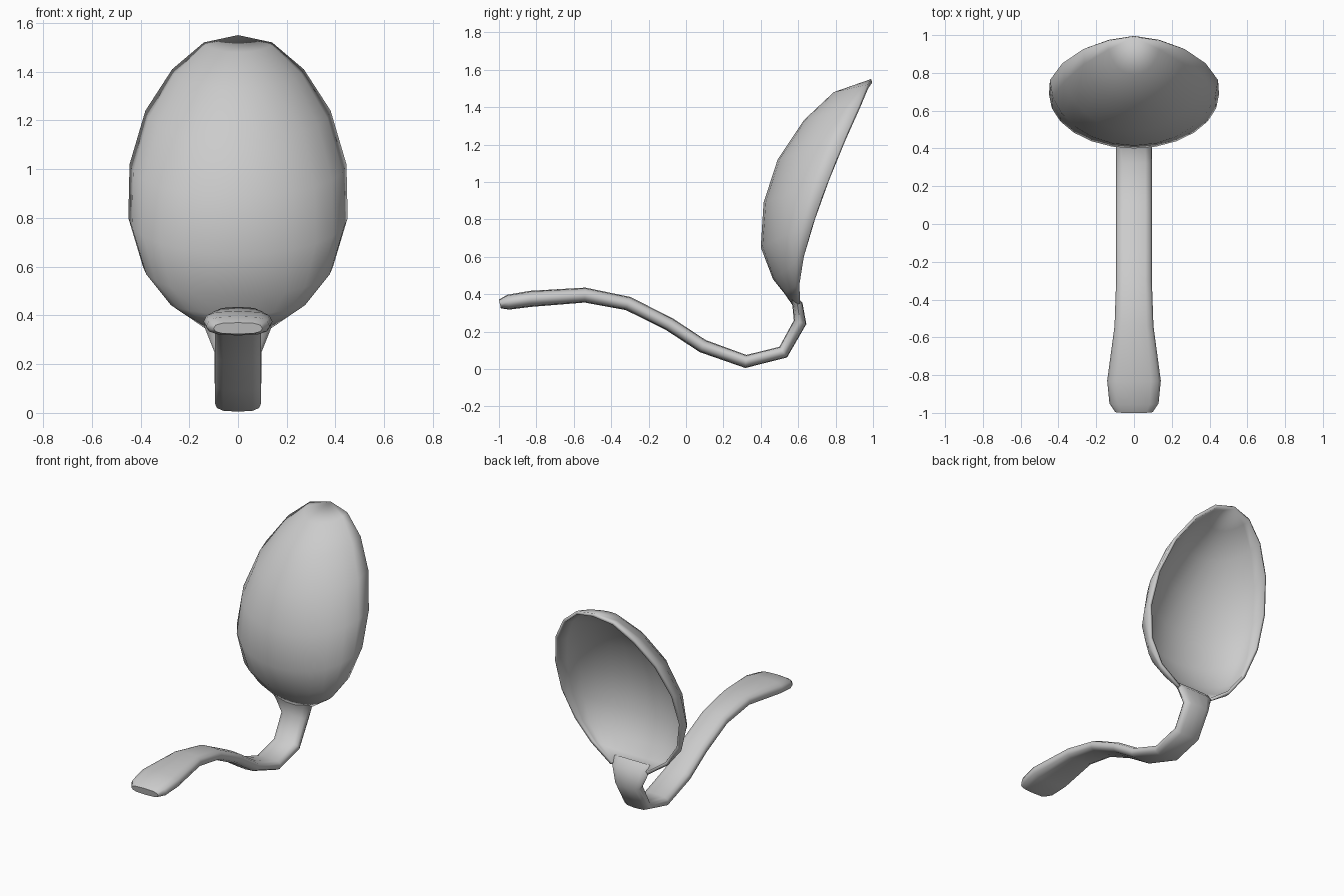
import bpy, bmesh, math
from mathutils import Vector

if "Cube" in bpy.data.objects:
    bpy.data.objects.remove(bpy.data.objects["Cube"])


def finish(name, bm, angle):
    mesh = bpy.data.meshes.new(name)
    bm.to_mesh(mesh)
    bm.free()
    obj = bpy.data.objects.new(name, mesh)
    bpy.context.collection.objects.link(obj)
    bpy.ops.object.select_all(action='DESELECT')
    bpy.context.view_layer.objects.active = obj
    obj.select_set(True)
    bpy.ops.object.shade_smooth_by_angle(angle=math.radians(angle))
    return obj


# Bowl: rows of half-ellipses (rim half width, rim y, rim z, back y, back z)
rows = [
    (0.14, 0.97, 1.52, 0.79, 1.48),
    (0.27, 0.925, 1.41, 0.63, 1.33),
    (0.38, 0.85, 1.24, 0.49, 1.12),
    (0.445, 0.762, 1.02, 0.415, 0.89),
    (0.45, 0.686, 0.80, 0.40, 0.65),
    (0.39, 0.63, 0.60, 0.465, 0.48),
    (0.285, 0.607, 0.455, 0.525, 0.405),
    (0.14, 0.61, 0.35, 0.57, 0.34),
]
SEG = 12
bm = bmesh.new()
tip = bm.verts.new((0, 0.99, 1.55))
grid = []
for w, ry, rz, by, bz in rows:
    line = []
    for j in range(SEG + 1):
        a = math.pi * (j / SEG - 0.5)
        d = math.cos(a)
        line.append(bm.verts.new((w * math.sin(a), ry + (by - ry) * d, rz + (bz - rz) * d)))
    grid.append(line)
for j in range(SEG):
    bm.faces.new((tip, grid[0][j], grid[0][j + 1]))
    for a, b in zip(grid, grid[1:]):
        bm.faces.new((a[j], b[j], b[j + 1], a[j + 1]))
bowl = finish("bowl", bm, 50)
solid = bowl.modifiers.new("thickness", 'SOLIDIFY')
solid.thickness = 0.02
solid.offset = -1

# Handle: rounded flat section swept along a side-view path (y, z, half width, half thickness)
path = [
    (-0.995, 0.347, 0.10, 0.024),
    (-0.95, 0.357, 0.13, 0.040),
    (-0.83, 0.375, 0.142, 0.043),
    (-0.54, 0.395, 0.103, 0.040),
    (-0.31, 0.350, 0.095, 0.037),
    (-0.09, 0.240, 0.095, 0.036),
    (0.09, 0.122, 0.095, 0.036),
    (0.32, 0.040, 0.095, 0.035),
    (0.52, 0.090, 0.095, 0.035),
    (0.61, 0.250, 0.097, 0.035),
    (0.596, 0.345, 0.135, 0.028),
    (0.565, 0.395, 0.15, 0.012),
]
SIDES = 12
bm = bmesh.new()
pts = [Vector((0, p[0], p[1])) for p in path]
rings = []
for i, (y, z, hw, ht) in enumerate(path):
    t = (pts[min(i + 1, len(pts) - 1)] - pts[max(i - 1, 0)]).normalized()
    n = Vector((0, -t.z, t.y))
    ring = []
    for k in range(SIDES):
        a = 2 * math.pi * k / SIDES
        c, s = math.cos(a), math.sin(a)
        u = math.copysign(abs(c) ** 0.65, c) * hw
        v = math.copysign(abs(s) ** 0.8, s) * ht
        ring.append(bm.verts.new(pts[i] + Vector((u, 0, 0)) + n * v))
    rings.append(ring)
for a, b in zip(rings, rings[1:]):
    for k in range(SIDES):
        m = (k + 1) % SIDES
        bm.faces.new((a[k], a[m], b[m], b[k]))
bm.faces.new(rings[0])
bm.faces.new(rings[-1])
bmesh.ops.recalc_face_normals(bm, faces=bm.faces)
finish("handle", bm, 50)
